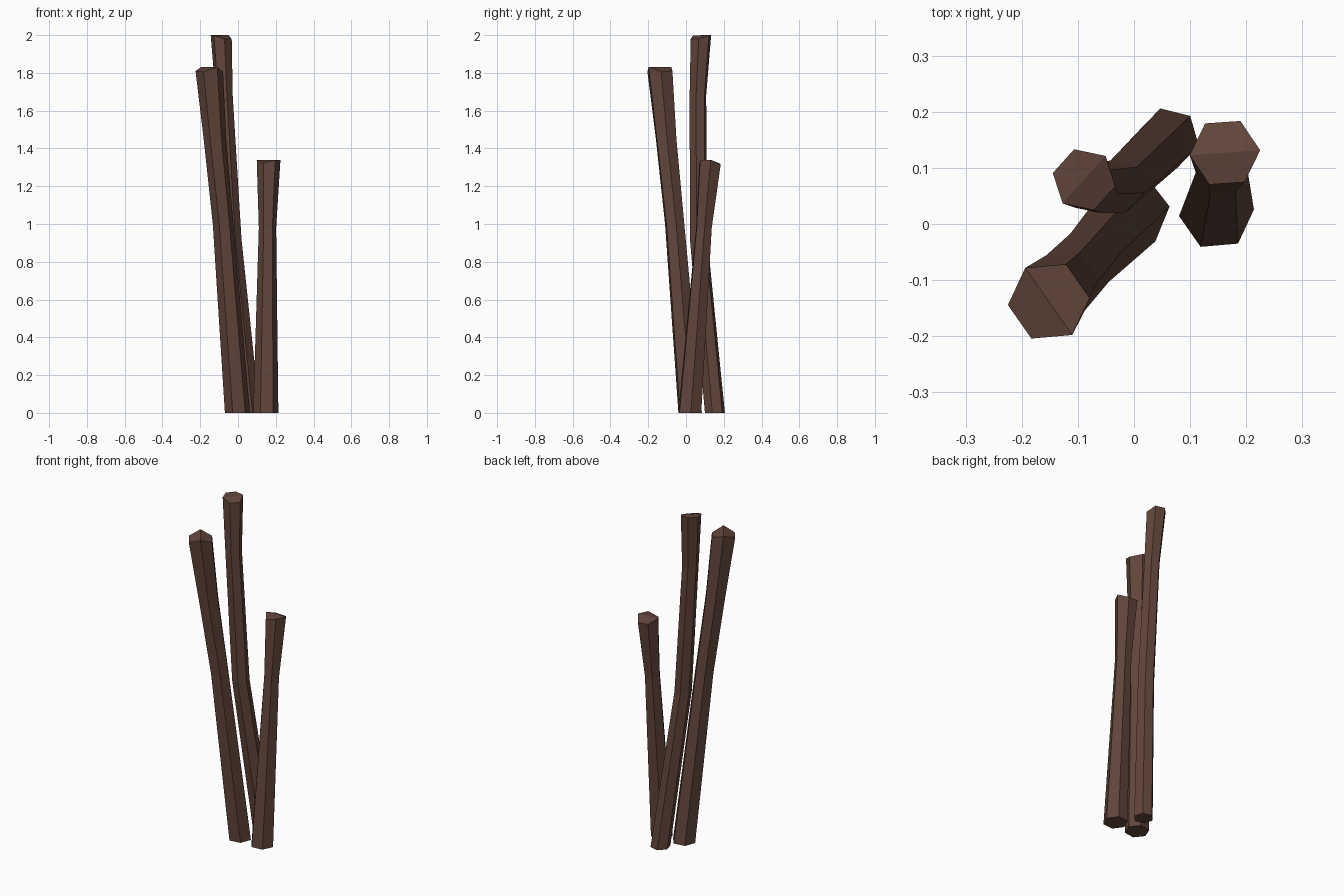
import bpy, bmesh
from math import cos, sin, radians

if "Cube" in bpy.data.objects:
    bpy.data.objects.remove(bpy.data.objects["Cube"])

# Dark brown wood
wood = bpy.data.materials.new("dark_wood")
wood.diffuse_color = (0.12, 0.06, 0.043, 1)
wood.use_nodes = True
wood.node_tree.nodes["Principled BSDF"].inputs["Base Color"].default_value = wood.diffuse_color


def stick(name, rings, top_z, ridge):
    """Six-sided crooked stick. rings: (x, y, z, radius, turn in degrees).
    top_z: heights of the rough cut end, creased from corner ridge to ridge+3."""
    bm = bmesh.new()
    loops = []
    for k, (x, y, z, r, turn) in enumerate(rings):
        heights = top_z if k == len(rings) - 1 else [z] * 6
        loops.append([bm.verts.new((x + r * cos(radians(turn + 60 * i)),
                                    y + r * sin(radians(turn + 60 * i)),
                                    heights[i])) for i in range(6)])
    # sides
    for low, high in zip(loops, loops[1:]):
        for i in range(6):
            j = (i + 1) % 6
            bm.faces.new((low[i], low[j], high[j], high[i]))
    # flat bottom and creased top
    bm.faces.new(loops[0][::-1])
    for start in (ridge, ridge + 3):
        bm.faces.new([loops[-1][(start + i) % 6] for i in range(4)])
    bm.normal_update()
    mesh = bpy.data.meshes.new(name)
    bm.to_mesh(mesh)
    bm.free()
    mesh.materials.append(wood)
    obj = bpy.data.objects.new(name, mesh)
    bpy.context.collection.objects.link(obj)


# Left stick, leaning forward and left
stick("left_stick",
      [(-0.003, 0.022, 0, 0.067, 8), (-0.079, -0.060, 1.0, 0.055, 8),
       (-0.122, -0.105, 1.45, 0.060, 5), (-0.152, -0.138, 1.81, 0.073, 5)],
      (1.805, 1.81, 1.832, 1.81, 1.805, 1.832), 2)

# Tallest stick, leaning left from the back
stick("tall_stick",
      [(0.062, 0.153, 0, 0.055, -14), (-0.028, 0.067, 0.92, 0.048, -14),
       (-0.073, 0.063, 1.68, 0.046, -12), (-0.089, 0.079, 2.0, 0.057, -12)],
      (1.98, 2.0, 2.0, 2.0, 1.997, 1.98), 1)

# Short stick, leaning backward
stick("short_stick",
      [(0.147, 0.020, 0, 0.067, 5), (0.156, 0.095, 0.98, 0.046, 4),
       (0.162, 0.127, 1.33, 0.063, 4)],
      (1.34, 1.315, 1.32, 1.34, 1.322, 1.34), 0)
